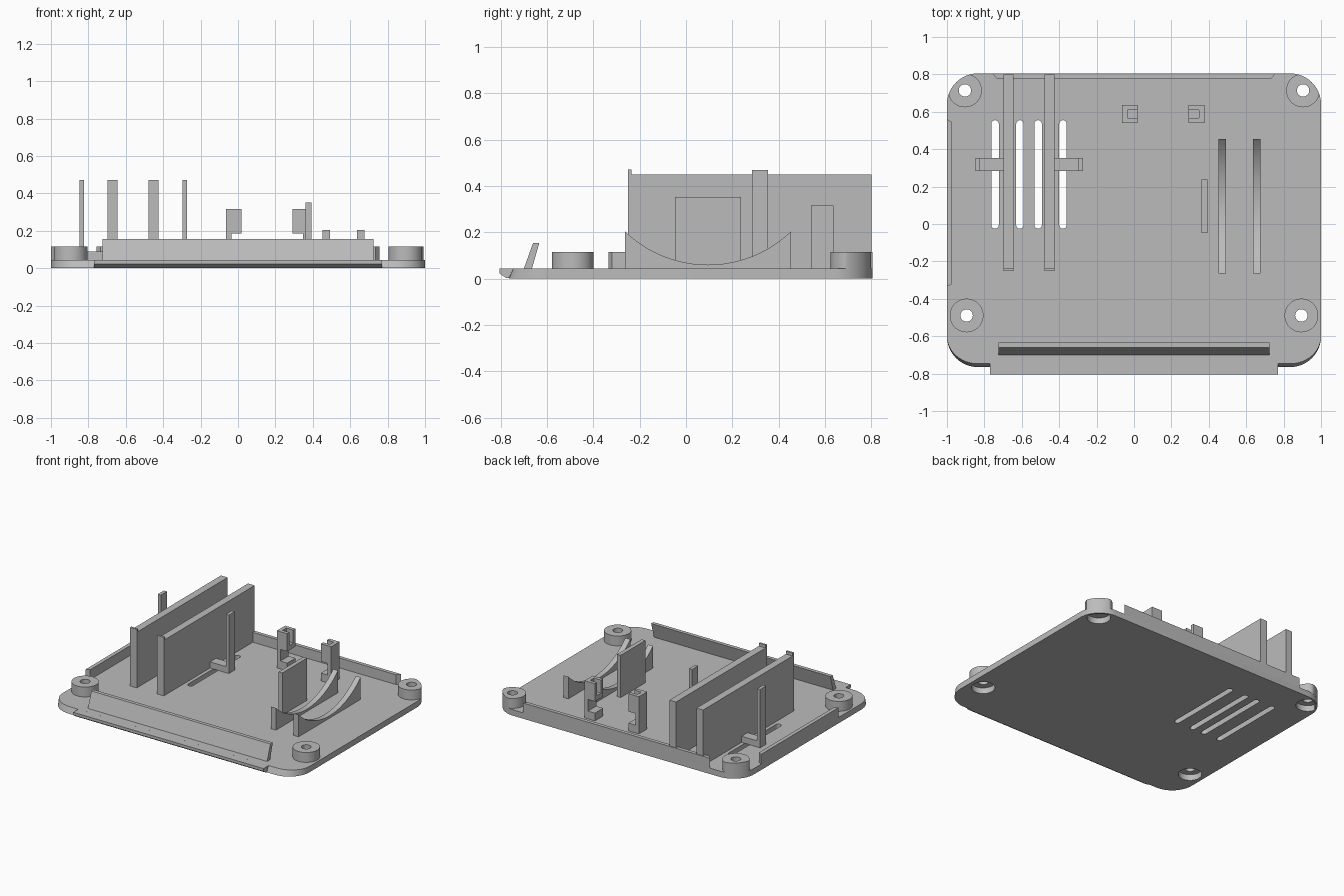
import bpy, bmesh, math
from mathutils import Vector

cube = bpy.data.objects.get("Cube")
if cube:
    bpy.data.objects.remove(cube, do_unlink=True)

grey = bpy.data.materials.new("plain grey")
grey.use_nodes = True
COLOUR = (0.5, 0.5, 0.5, 1)
grey.diffuse_color = COLOUR
grey.node_tree.nodes["Principled BSDF"].inputs["Base Color"].default_value = COLOUR

TOP = 0.043            # upper face of the plate
BACK, FRONT = 0.805, -0.765
CORNER = 0.165         # plate corner radius


def finish(name, bm):
    bmesh.ops.recalc_face_normals(bm, faces=bm.faces)
    mesh = bpy.data.meshes.new(name)
    bm.to_mesh(mesh)
    bm.free()
    obj = bpy.data.objects.new(name, mesh)
    bpy.context.collection.objects.link(obj)
    mesh.materials.append(grey)
    bpy.ops.object.select_all(action='DESELECT')
    obj.select_set(True)
    bpy.context.view_layer.objects.active = obj
    bpy.ops.object.shade_smooth_by_angle(angle=math.radians(30))
    return obj


def prism(name, points, offset):
    """Extrude a planar outline of 3D points along an offset."""
    bm = bmesh.new()
    face = bm.faces.new([bm.verts.new(p) for p in points])
    out = bmesh.ops.extrude_face_region(bm, geom=[face], use_keep_orig=True)
    moved = [v for v in out["geom"] if isinstance(v, bmesh.types.BMVert)]
    bmesh.ops.translate(bm, verts=moved, vec=offset)
    return finish(name, bm)


def side_prism(name, yz, x0, x1):
    return prism(name, [(x0, y, z) for y, z in yz], (x1 - x0, 0, 0))


def flat_prism(name, xy, z0, z1):
    return prism(name, [(x, y, z0) for x, y in xy], (0, 0, z1 - z0))


def box(name, x0, x1, y0, y1, z0, z1):
    return flat_prism(name, [(x0, y0), (x1, y0), (x1, y1), (x0, y1)], z0, z1)


def holed_slab(name, loops, z0, z1):
    """Filled flat curve with holes, extruded and turned into a mesh."""
    curve = bpy.data.curves.new(name, 'CURVE')
    curve.dimensions = '2D'
    curve.fill_mode = 'BOTH'
    curve.extrude = (z1 - z0) / 2
    for loop in loops:
        spline = curve.splines.new('POLY')
        spline.points.add(len(loop) - 1)
        for point, (x, y) in zip(spline.points, loop):
            point.co = (x, y, 0, 1)
        spline.use_cyclic_u = True
    temp = bpy.data.objects.new(name + "_curve", curve)
    bpy.context.collection.objects.link(temp)
    bpy.context.view_layer.update()
    bm = bmesh.new()
    bm.from_mesh(temp.to_mesh())
    temp.to_mesh_clear()
    bpy.data.objects.remove(temp, do_unlink=True)
    bmesh.ops.remove_doubles(bm, verts=bm.verts, dist=1e-5)
    bmesh.ops.translate(bm, verts=bm.verts, vec=(0, 0, (z0 + z1) / 2))
    return finish(name, bm)


def rounded(x0, x1, y0, y1, r, steps=12):
    loop = []
    corners = [(x1 - r, y1 - r), (x0 + r, y1 - r), (x0 + r, y0 + r), (x1 - r, y0 + r)]
    for i, (cx, cy) in enumerate(corners):
        for k in range(steps + 1):
            a = math.pi / 2 * (i + k / steps)
            loop.append((cx + r * math.cos(a), cy + r * math.sin(a)))
    return loop


def circle(cx, cy, r, inset=0.0, steps=48):
    """Circle trimmed so that it stays inside the rounded back corners."""
    pts = []
    for k in range(steps):
        a = 2 * math.pi * k / steps
        p = Vector((cx + r * math.cos(a), cy + r * math.sin(a)))
        c = Vector((math.copysign(1 - CORNER, cx), BACK - CORNER))
        d = p - c
        if d.y > 0 and d.x * cx > 0 and d.length > CORNER - inset:
            p = c + d.normalized() * (CORNER - inset)
        pts.append((p.x, p.y))
    return pts


# Base plate with vent slots and screw recesses
screws = {"back_right": (-0.904, 0.714), "back_left": (0.904, 0.714),
          "front_right": (-0.895, -0.489), "front_left": (0.895, -0.489)}
loops = [rounded(-1, 1, FRONT, BACK, CORNER)]
for x in (-0.743, -0.61, -0.513, -0.38):
    loops.append(rounded(x - 0.02, x + 0.02, -0.025, 0.555, 0.0199, 6))
loops += [circle(x, y, 0.078, 0.012) for x, y in screws.values()]
plate = holed_slab("base_plate", loops, 0, TOP)
for v in plate.data.vertices:      # front edge leans back
    if v.co.z > TOP / 2 and v.co.y < -0.6:
        v.co.y = -0.6 + (v.co.y + 0.6) * 0.89

# Screw bosses
for place, (x, y) in screws.items():
    holed_slab("screw_boss_" + place, [circle(x, y, 0.09), circle(x, y, 0.033)], TOP, 0.115)

# Front tongue and leaning front flap
side_prism("front_tongue", [(-0.747, TOP), (-0.805, TOP), (-0.805, 0.022),
                            (-0.775, 0.002), (-0.765, 0.002)], -0.77, 0.77)
side_prism("front_flap", [(-0.7, TOP), (-0.665, TOP), (-0.633, 0.155), (-0.66, 0.155)],
           -0.725, 0.725)

# Low rim walls with bevelled ends
flat_prism("back_rim", [(-0.757, BACK), (0.757, BACK), (0.735, 0.778), (-0.735, 0.778)],
           TOP, 0.115)
flat_prism("right_rim", [(-1, -0.335), (-0.972, -0.32), (-0.972, 0.545), (-1, 0.56)],
           TOP, 0.115)

# Tall divider walls with a raised front edge
for name, x in (("outer", -0.698), ("inner", -0.479)):
    side_prism("divider_wall_" + name,
               [(-0.25, TOP), (0.8, TOP), (0.8, 0.45), (-0.235, 0.45),
                (-0.235, 0.471), (-0.25, 0.471)], x, x + 0.054)

# Spring clips: a foot from each divider and an upright
for name, wall, tip, s in (("outer", -0.698, -0.848, 1), ("inner", -0.425, -0.273, -1)):
    box("clip_foot_" + name, min(wall, tip), max(wall, tip), 0.284, 0.354, TOP, 0.088)
    box("clip_upright_" + name, *sorted((tip, tip + s * 0.025)), 0.284, 0.354, TOP, 0.47)

# Cradle ribs with a scooped top
scoop = [(-0.264, TOP), (-0.264, 0.205)]
R = 0.517
half = math.asin(0.359 / R)
for k in range(1, 25):
    a = -half + 2 * half * k / 24
    scoop.append((0.095 + R * math.sin(a), 0.06 + R * (1 - math.cos(a))))
scoop.append((0.454, TOP))
for name, x in (("right", 0.452), ("left", 0.635)):
    side_prism("cradle_rib_" + name, scoop, x, x + 0.04)
box("cradle_stop", 0.362, 0.392, -0.048, 0.238, TOP, 0.352)

# Hook posts: upright, notched head with a floor, and a notched foot
for name, x, s in (("right", -0.064, 1), ("left", 0.376, -1)):
    inner, tip = x + s * 0.028, x + s * 0.084
    span = sorted((inner, tip))
    box("hook_post_" + name, *sorted((x, inner)), 0.54, 0.636, TOP, 0.315)
    for side, y in (("front", 0.54), ("back", 0.61)):
        box(f"hook_arm_{name}_{side}", *span, y, y + 0.026, 0.22, 0.315)
    box("hook_floor_" + name, *span, 0.54, 0.636, 0.185, 0.22)
    box("hook_foot_" + name, *span, 0.54, 0.636, TOP, 0.1)
